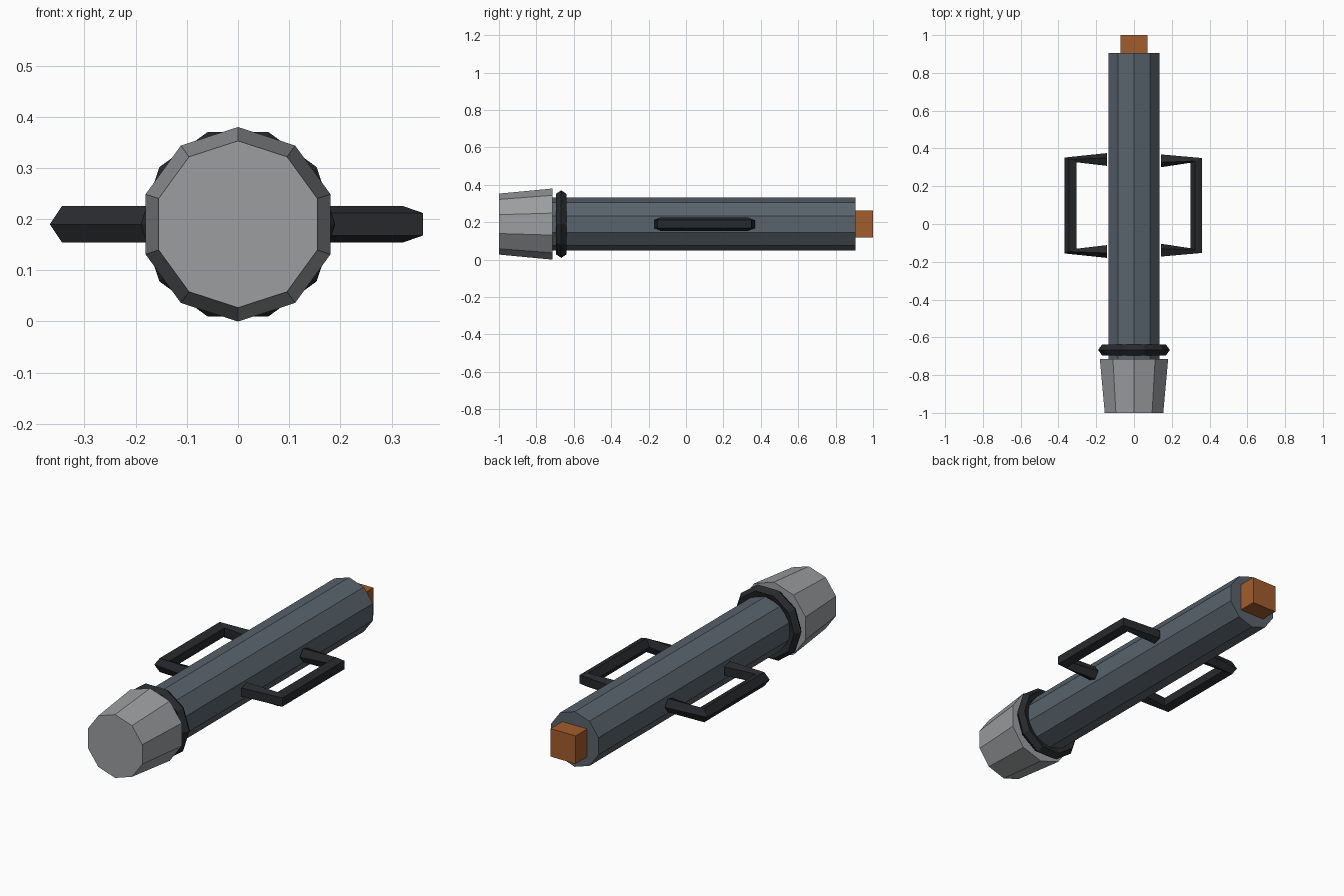
import bpy, bmesh, math
from mathutils import Vector

if "Cube" in bpy.data.objects:
    bpy.data.objects.remove(bpy.data.objects["Cube"])

CZ = 0.19  # height of the long axis


def paint(ob, name, rgb):
    m = bpy.data.materials.get(name) or bpy.data.materials.new(name)
    m.diffuse_color = (*rgb, 1)
    m.use_nodes = True
    m.node_tree.nodes["Principled BSDF"].inputs["Base Color"].default_value = m.diffuse_color
    ob.data.materials.append(m)


def loft(name, rings):
    """Capped skin through rings of equal point count."""
    bm = bmesh.new()
    loops = [[bm.verts.new(p) for p in r] for r in rings]
    n = len(loops[0])
    for a, b in zip(loops, loops[1:]):
        for i in range(n):
            j = (i + 1) % n
            bm.faces.new((a[i], a[j], b[j], b[i]))
    bm.faces.new(loops[0])
    bm.faces.new(loops[-1])
    bmesh.ops.recalc_face_normals(bm, faces=bm.faces)
    me = bpy.data.meshes.new(name)
    bm.to_mesh(me)
    bm.free()
    ob = bpy.data.objects.new(name, me)
    bpy.context.collection.objects.link(ob)
    return ob


def ring(c, u, v, r, n):
    return [c + r * (math.cos(2 * math.pi * i / n) * u + math.sin(2 * math.pi * i / n) * v)
            for i in range(n)]


X, Z = Vector((1, 0, 0)), Vector((0, 0, 1))
SLATE, BLACK = (0.10, 0.125, 0.15), (0.02, 0.022, 0.025)


def barrel(name, sections):
    # ten sides with a corner at the top
    return loft(name, [ring(Vector((0, y, CZ)), Z, X, r, 10) for y, r in sections])


# main tube and tapered head
paint(barrel("body_tube", [(-0.72, 0.142), (0.905, 0.142)]), "slate", SLATE)
paint(barrel("head_cap", [(-1.0, 0.163), (-0.715, 0.19)]), "pale_grey", (0.33, 0.34, 0.35))

# collar ring behind the head
bpy.ops.mesh.primitive_torus_add(major_segments=10, minor_segments=5, major_radius=0.16,
                                 minor_radius=0.03, location=(0, -0.667, CZ),
                                 rotation=(math.pi / 2, 0, 0))
collar = bpy.context.object
collar.name = "collar_ring"
paint(collar, "black", BLACK)

# square plug at the rear
bpy.ops.mesh.primitive_cube_add(size=1, location=(0, 0.945, CZ))
plug = bpy.context.object
plug.name = "rear_plug"
plug.scale = (0.142, 0.11, 0.144)
paint(plug, "rust_orange", (0.36, 0.11, 0.025))

# side handles: five-sided tube along a three-segment path
for side, name in ((-1, "left_handle"), (1, "right_handle")):
    path = [Vector((side * x, y, CZ)) for x, y in
            ((0.142, 0.338), (0.333, 0.338), (0.333, -0.142), (0.142, -0.142))]
    rings = []
    for i, p in enumerate(path):
        t = (path[min(i + 1, 3)] - path[max(i - 1, 0)]).normalized()
        u = t.cross(Z)  # in-plane direction of the pentagon's point, toward -x on the bar
        rings.append(ring(p, u, Z, 0.0375, 5))
    paint(loft(name, rings), "black", BLACK)
